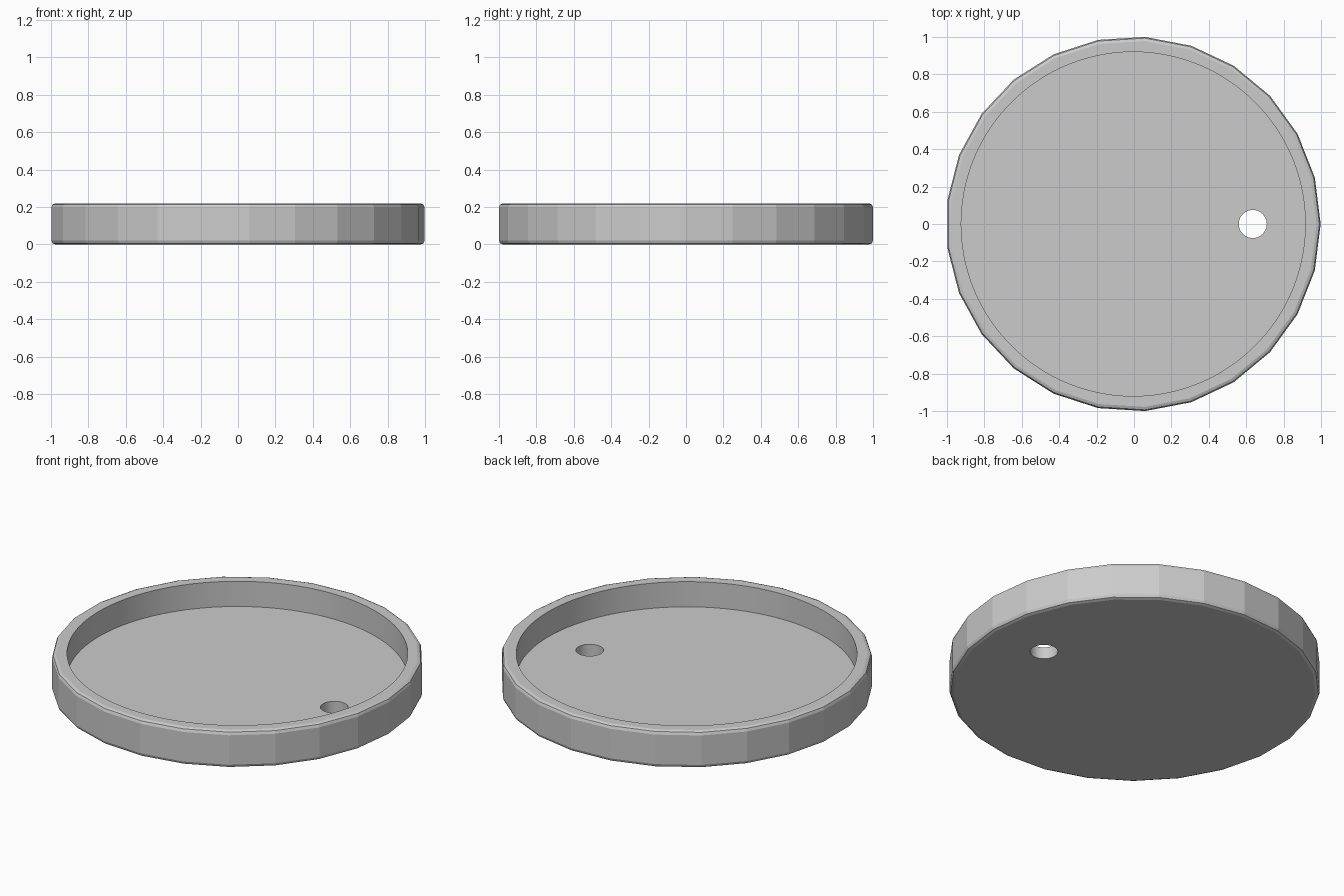
import bpy
import bmesh
import math

cube = bpy.data.objects.get("Cube")
if cube:
    bpy.data.objects.remove(cube, do_unlink=True)

RADIUS, HEIGHT, FLOOR = 1.002, 0.22, 0.07
SIDES = 25
CENTRE_X = -0.004

grey = bpy.data.materials.new("plain grey")
grey.use_nodes = True
colour = (0.6, 0.6, 0.6, 1)
grey.diffuse_color = colour
grey.node_tree.nodes["Principled BSDF"].inputs["Base Color"].default_value = colour


def cylinder(name, radius, sides, x, bottom, top, bevel=0):
    """Upright cylinder with a corner on +x and optionally rounded rims."""
    bm = bmesh.new()
    ring = [bm.verts.new((x + radius * math.cos(math.tau * i / sides),
                          radius * math.sin(math.tau * i / sides), bottom))
            for i in range(sides)]
    base = bm.faces.new(ring)
    wall = bmesh.ops.extrude_face_region(bm, geom=[base], use_keep_orig=True)
    for v in wall["geom"]:
        if isinstance(v, bmesh.types.BMVert):
            v.co.z = top
    bmesh.ops.recalc_face_normals(bm, faces=bm.faces)
    if bevel:
        rims = [e for e in bm.edges
                if abs(e.verts[0].co.z - e.verts[1].co.z) < 1e-5]
        bmesh.ops.bevel(bm, geom=rims, offset=bevel, segments=2,
                        profile=0.5, affect='EDGES')
    mesh = bpy.data.meshes.new(name)
    bm.to_mesh(mesh)
    bm.free()
    mesh.materials.append(grey)
    obj = bpy.data.objects.new(name, mesh)
    bpy.context.collection.objects.link(obj)
    return obj


# Faceted dish body with softened rims
dish = cylinder("round_dish", RADIUS, SIDES, CENTRE_X, 0, HEIGHT, bevel=0.022)

# Round recess and the drain hole through the floor
cutters = [
    cylinder("recess_cutter", 0.92, 100, CENTRE_X, FLOOR, HEIGHT + 0.2),
    cylinder("hole_cutter", 0.075, 40, 0.635, -0.2, HEIGHT + 0.1),
]
for cutter in cutters:
    cutter.hide_render = True
    cut = dish.modifiers.new(cutter.name, 'BOOLEAN')
    cut.operation = 'DIFFERENCE'
    cut.solver = 'EXACT'
    cut.object = cutter

bpy.ops.object.select_all(action='DESELECT')
dish.select_set(True)
bpy.context.view_layer.objects.active = dish
for cutter in cutters:
    bpy.ops.object.modifier_apply(modifier=cutter.name)
for cutter in cutters:
    bpy.data.objects.remove(cutter, do_unlink=True)

# Smooth recess and hole, crisp outer facets
bpy.ops.object.shade_smooth_by_angle(angle=math.radians(12))
